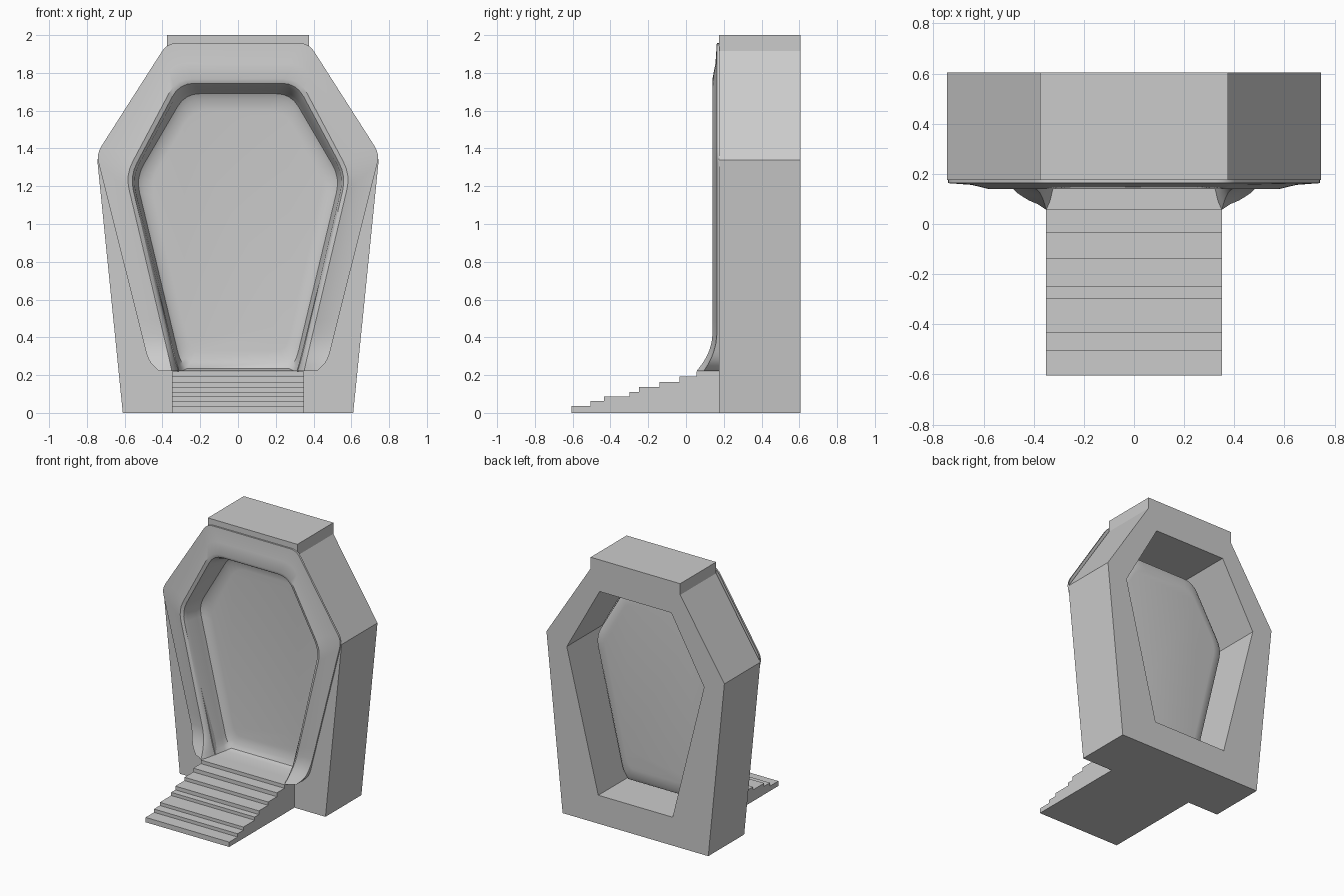
import bpy, bmesh
from mathutils import Vector

if "Cube" in bpy.data.objects:
    bpy.data.objects.remove(bpy.data.objects["Cube"])


def make_object(name, bm):
    bmesh.ops.recalc_face_normals(bm, faces=bm.faces)
    mesh = bpy.data.meshes.new(name)
    bm.to_mesh(mesh)
    bm.free()
    ob = bpy.data.objects.new(name, mesh)
    bpy.context.collection.objects.link(ob)
    return ob


def prism(name, points, offset):
    """Extrude a closed outline by an offset vector."""
    bm = bmesh.new()
    face = bm.faces.new([bm.verts.new(p) for p in points])
    out = bmesh.ops.extrude_face_region(bm, geom=[face], use_keep_orig=True)
    moved = [v for v in out["geom"] if isinstance(v, bmesh.types.BMVert)]
    bmesh.ops.translate(bm, verts=moved, vec=offset)
    return make_object(name, bm)


def mirrored(half):
    return half + [(-x, z) for x, z in reversed(half)]


# Thick portal frame, open at the bottom between its two legs
outer = [(0.61, 0), (0.745, 1.34), (0.375, 1.915), (0.375, 2.0)]
inner = [(0.31, 0), (0.31, 0.21), (0.575, 1.27), (0.30, 1.76)]
outline = mirrored(outer) + mirrored(inner)[::-1]
prism("portal_frame", [(x, 0.175, z) for x, z in outline], (0, 0.43, 0))

# Sill between the legs
sill = [(0.175, 0), (0.605, 0), (0.605, 0.215), (0.175, 0.215)]
prism("door_sill", [(-0.31, y, z) for y, z in sill], (0.62, 0, 0))

# Stairs from one stepped side profile
step_y = [-0.605, -0.505, -0.435, -0.30, -0.25, -0.14, -0.035, 0.055]
step_z = [0.037, 0.062, 0.086, 0.11, 0.138, 0.163, 0.192, 0.219]
profile = [(-0.605, 0)]
for i, (y, z) in enumerate(zip(step_y, step_z)):
    profile += [(y, z), (step_y[i + 1] if i < 7 else 0.18, z)]
profile.append((0.18, 0))
prism("stairs", [(-0.35, y, z) for y, z in profile], (0.70, 0, 0))


def trim_ring(foot, low, mid, top, y, flare=0.0, radius=0.08):
    """Rounded coffin outline whose lower end sweeps forward."""
    foot, low, mid, top = (Vector(p) for p in (foot, low, mid, top))

    def corner(a, b, c, r):
        r1 = min(r, (a - b).length * 0.48)
        p, q = b + (a - b).normalized() * r1, b + (c - b).normalized() * r
        return [p.lerp(b, t).lerp(b.lerp(q, t), t) for t in (0, 0.25, 0.5, 0.75, 1)]

    half = [foot] + corner(foot, low, mid, 0.05)
    half += [low.lerp(mid, t) for t in (0.085, 0.125, 0.2)]
    half += corner(low, mid, top, radius)
    half += corner(mid, top, Vector((0, top.y)), radius)
    pts = mirrored([(p.x, p.y) for p in half])
    return [(x, y - flare * max(0, (0.42 - z) / 0.2) ** 2, z) for x, z in pts]


# Flared doorway surround, lining and recessed panel as one smooth loft
F = 0.222
rings = [
    trim_ring((0.42, F), (0.475, 0.275), (0.75, 1.37), (0.375, 1.957), 0.178, 0, 0.05),
    trim_ring((0.42, F), (0.475, 0.275), (0.75, 1.37), (0.375, 1.957), 0.163, 0.07, 0.05),
    trim_ring((0.385, F), (0.42, 0.29), (0.66, 1.31), (0.345, 1.85), 0.156, 0.078),
    trim_ring((0.35, F), (0.365, 0.29), (0.595, 1.26), (0.325, 1.768), 0.140, 0.085),
    trim_ring((0.335, F), (0.35, 0.29), (0.572, 1.255), (0.31, 1.745), 0.150, 0.06),
    trim_ring((0.32, F), (0.335, 0.28), (0.56, 1.25), (0.30, 1.73), 0.175, 0.02),
    trim_ring((0.295, F), (0.315, 0.27), (0.55, 1.245), (0.29, 1.705), 0.27),
    trim_ring((0.27, 0.235), (0.31, 0.285), (0.54, 1.245), (0.28, 1.69), 0.305),
    trim_ring((0.25, 0.27), (0.295, 0.31), (0.515, 1.24), (0.265, 1.66), 0.322),
    trim_ring((0.22, 0.33), (0.26, 0.36), (0.465, 1.23), (0.24, 1.60), 0.329),
]
bm = bmesh.new()
loops = [[bm.verts.new(p) for p in ring] for ring in rings]
n = len(loops[0])
for k, (a, b) in enumerate(zip(loops, loops[1:])):
    for i in range(n if k >= 3 else n - 1):
        j = (i + 1) % n
        bm.faces.new((a[i], a[j], b[j], b[i]))
bm.faces.new(loops[-1])
for end in (0, -1):
    bm.faces.new([loops[k][end] for k in range(4)])
surround = make_object("doorway_surround", bm)
bpy.context.view_layer.objects.active = surround
surround.select_set(True)
bpy.ops.object.shade_smooth_by_angle(angle=0.6)
